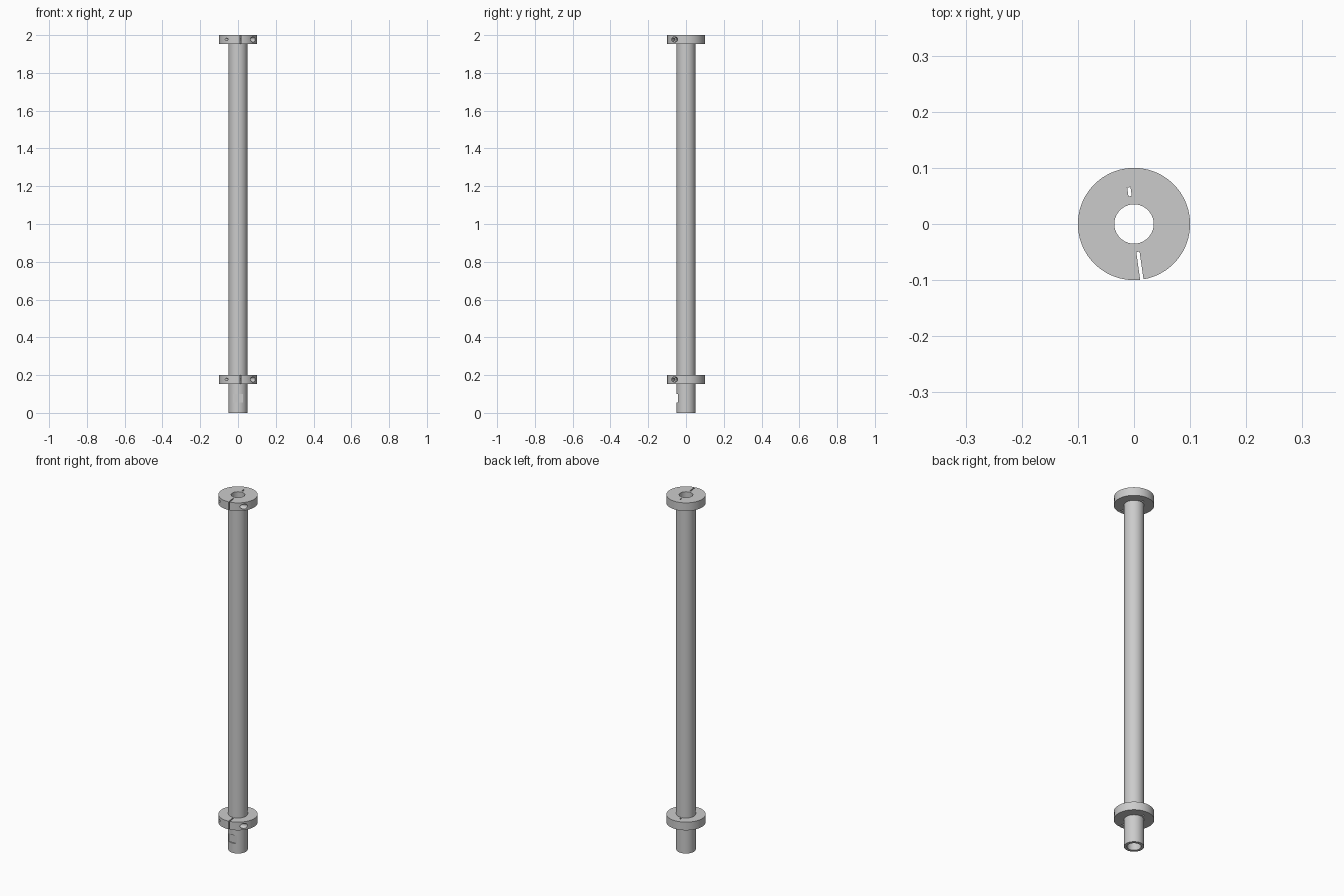
import bpy, bmesh, math
from mathutils import Matrix

if "Cube" in bpy.data.objects:
    bpy.data.objects.remove(bpy.data.objects["Cube"], do_unlink=True)

steel = bpy.data.materials.new("plain grey metal")
steel.use_nodes = True
GREY = (0.6, 0.6, 0.6, 1)
steel.diffuse_color = GREY
steel.node_tree.nodes["Principled BSDF"].inputs["Base Color"].default_value = GREY

TUBE_R, BORE_R, COLLAR_R, COLLAR_H = 0.05, 0.035, 0.1, 0.046
TURN = math.radians(8)          # collars are turned a little about the tube
SCREW_Y = -0.07                 # clamp screw line, in front of the tube


def make_object(name, bm):
    mesh = bpy.data.meshes.new(name)
    bm.to_mesh(mesh)
    bm.free()
    mesh.materials.append(steel)
    obj = bpy.data.objects.new(name, mesh)
    bpy.context.collection.objects.link(obj)
    return obj


def ring(name, inner, outer, z0, z1, sides=64):
    """Hollow cylinder made by spinning a rectangle."""
    bm = bmesh.new()
    corners = [(inner, z0), (outer, z0), (outer, z1), (inner, z1)]
    loops = [[bm.verts.new((r * math.cos(a), r * math.sin(a), z)) for r, z in corners]
             for a in (math.tau * i / sides for i in range(sides))]
    for i, here in enumerate(loops):
        after = loops[(i + 1) % sides]
        for j in range(4):
            k = (j + 1) % 4
            bm.faces.new((here[j], after[j], after[k], here[k]))
    bmesh.ops.recalc_face_normals(bm, faces=bm.faces)
    return make_object(name, bm)


def box(name, low, high):
    bm = bmesh.new()
    size = [b - a for a, b in zip(low, high)]
    mid = [(a + b) / 2 for a, b in zip(low, high)]
    bmesh.ops.create_cube(bm, size=1, matrix=Matrix.Translation(mid) @ Matrix.Diagonal((*size, 1)))
    return make_object(name, bm)


def screw_hole(name, radius, x0, x1, z):
    bm = bmesh.new()
    place = Matrix.Translation(((x0 + x1) / 2, SCREW_Y, z)) @ Matrix.Rotation(math.pi / 2, 4, "Y")
    bmesh.ops.create_cone(bm, cap_ends=True, segments=24, radius1=radius, radius2=radius,
                          depth=x1 - x0, matrix=place)
    return make_object(name, bm)


def cut(obj, cutters):
    """Subtract the cutters, apply the result and remove the cutters."""
    bpy.context.view_layer.objects.active = obj
    for cutter in cutters:
        cutter.hide_render = True
        mod = obj.modifiers.new("cut", "BOOLEAN")
        mod.operation, mod.solver, mod.object = "DIFFERENCE", "EXACT", cutter
        bpy.ops.object.modifier_apply(modifier=mod.name)
        bpy.data.objects.remove(cutter, do_unlink=True)


# Long tube with a small flat near its lower end
tube = ring("tube", BORE_R, TUBE_R, 0, 2)
cut(tube, [box("flat_cutter", (-0.06, -0.06, 0.055), (0.06, -0.043, 0.1))])
parts = [tube]

# Two split clamp collars: slit, flex relief at the back, stepped screw hole
for name, top in (("lower_collar", 0.2), ("upper_collar", 2.0)):
    low, mid = top - COLLAR_H, top - COLLAR_H / 2
    collar = ring(name, TUBE_R - 0.001, COLLAR_R, low, top, 96)
    cut(collar, [
        box("slit_cutter", (-0.003, -0.12, low - 0.01), (0.003, -0.04, top + 0.01)),
        box("relief_cutter", (-0.003, 0.04, low - 0.01), (0.003, 0.066, top + 0.01)),
        screw_hole("thread_cutter", 0.007, -0.12, 0.06, mid),
        screw_hole("head_cutter", 0.014, 0.035, 0.12, mid),
    ])
    collar.data.transform(Matrix.Rotation(TURN, 4, "Z"))
    parts.append(collar)

# Smooth round walls, crisp edges
bpy.ops.object.select_all(action="DESELECT")
for part in parts:
    part.select_set(True)
bpy.context.view_layer.objects.active = tube
bpy.ops.object.shade_smooth_by_angle(angle=math.radians(30))
